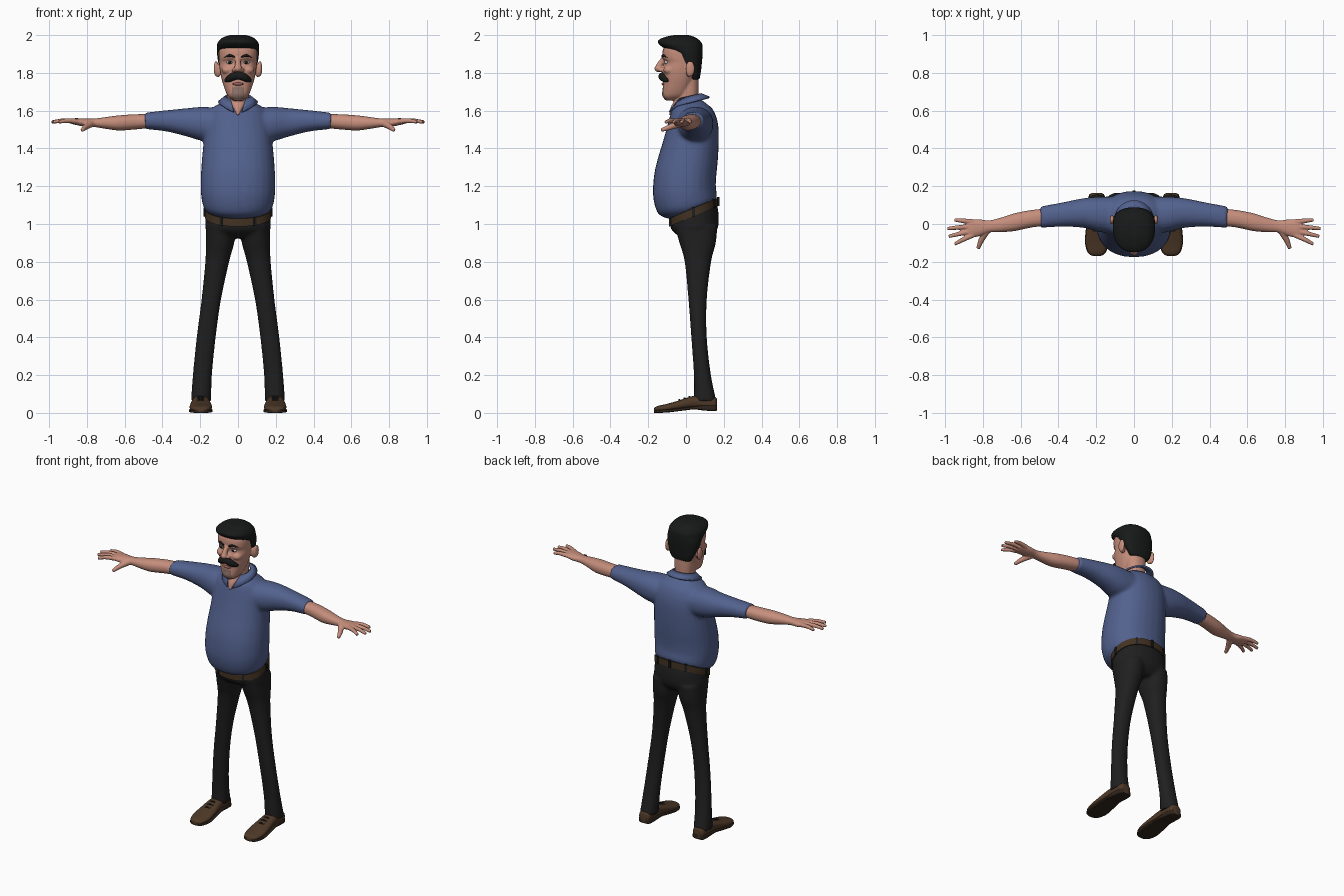
import bpy, bmesh, math
from mathutils import Vector, Matrix

if "Cube" in bpy.data.objects:
    bpy.data.objects.remove(bpy.data.objects["Cube"])


def material(name, r, g, b):
    m = bpy.data.materials.new(name)
    m.use_nodes = True
    m.diffuse_color = (r, g, b, 1)
    node = next(n for n in m.node_tree.nodes if n.type == 'BSDF_PRINCIPLED')
    node.inputs["Base Color"].default_value = (r, g, b, 1)
    node.inputs["Roughness"].default_value = 0.8
    return m


SKIN = material("skin", 0.56, 0.27, 0.2)
STUBBLE = material("stubble", 0.27, 0.17, 0.14)
LIP = material("lip", 0.33, 0.12, 0.1)
SHIRT = material("shirt blue", 0.085, 0.12, 0.27)
PANTS = material("trouser black", 0.014, 0.014, 0.015)
HAIR = material("hair black", 0.009, 0.01, 0.01)
SHOE = material("shoe brown", 0.075, 0.04, 0.02)
SOLE = material("sole brown", 0.03, 0.018, 0.011)
BELT = material("belt brown", 0.055, 0.032, 0.016)
WHITE = material("eye white", 0.6, 0.56, 0.52)


def spline(a, b, c, d, t):
    return b + 0.5 * t * (c - a + t * (2 * a - 5 * b + 4 * c - d + t * (3 * (b - c) + d - a)))


def loft(bm, rings, p=2.2, n=28, steps=4):
    """Skin smoothly through rings of (centre, half axis, half axis)."""
    rows, last = [], len(rings) - 1
    for i in range(last):
        near = [rings[max(0, min(last, i + k))] for k in (-1, 0, 1, 2)]
        for s in range(steps):
            rows.append([spline(*[r[k] for r in near], s / steps) for k in range(3)])
    rows.append(rings[-1])
    loops = []
    for c, u, v in rows:
        loop = []
        for j in range(n):
            a = math.tau * j / n
            x, y = [math.copysign(abs(w) ** (2 / p), w) for w in (math.cos(a), math.sin(a))]
            loop.append(bm.verts.new(c + u * x + v * y))
        loops.append(loop)
    for a, b in zip(loops, loops[1:]):
        for j in range(n):
            k = (j + 1) % n
            bm.faces.new((a[j], a[k], b[k], b[j]))
    bm.faces.new(loops[0][::-1])
    bm.faces.new(loops[-1])


def level(z, rx, front, back, slope=0, x=0):
    """Horizontal ring, tilted up toward the back by slope."""
    ry = (back - front) / 2
    return Vector((x, (front + back) / 2, z)), Vector((rx, 0, 0)), Vector((0, ry, slope * ry))


def across(x, y, z, ry, rz):
    return Vector((x, y, z)), Vector((0, ry, 0)), Vector((0, 0, rz))


def lengthwise(y, x, rx, low, high):
    return Vector((x, y, (low + high) / 2)), Vector((rx, 0, 0)), Vector((0, 0, (high - low) / 2))


def tube(bm, points, radii, n=12):
    pts = [Vector(q) for q in points]
    d = (pts[-1] - pts[0]).normalized()
    u = d.cross(Vector((0, 0, 1)) if abs(d.z) < 0.9 else Vector((1, 0, 0))).normalized()
    v = d.cross(u)
    loft(bm, [(q, u * r, v * r) for q, r in zip(pts, radii)], p=2, n=n)


def blob(bm, centre, size):
    bmesh.ops.create_uvsphere(bm, u_segments=24, v_segments=16, radius=1,
                              matrix=Matrix.Translation(centre) @ Matrix.Diagonal((*size, 1)))


def finish(bm, name, mats, voxel=0, smooth=0, rule=None):
    """Make the object, fusing its lofts into one skin when voxel is set."""
    bmesh.ops.recalc_face_normals(bm, faces=bm.faces)
    mesh = bpy.data.meshes.new(name)
    bm.to_mesh(mesh)
    bm.free()
    ob = bpy.data.objects.new(name, mesh)
    bpy.context.collection.objects.link(ob)
    if voxel:
        fuse = ob.modifiers.new("fuse", 'REMESH')
        fuse.mode, fuse.voxel_size = 'VOXEL', voxel
        soft = ob.modifiers.new("soften", 'SMOOTH')
        soft.factor, soft.iterations = 0.5, smooth
        graph = bpy.context.evaluated_depsgraph_get()
        ob.data = bpy.data.meshes.new_from_object(ob.evaluated_get(graph))
        ob.modifiers.clear()
    ob.data.materials.clear()
    for m in mats:
        ob.data.materials.append(m)
    for f in ob.data.polygons:
        f.use_smooth = True
        f.material_index = rule(f.center) if rule else 0
    ob.data.set_sharp_from_angle(angle=math.radians(50))
    return ob


# Shirt: tilted hem, round belly, sleeves
bm = bmesh.new()
loft(bm, [level(*r) for r in (
    (1.08, .172, -.09, .162, .42), (1.105, .187, -.148, .164, .32), (1.17, .197, -.174, .158, .15),
    (1.25, .197, -.17, .16), (1.33, .192, -.154, .168), (1.42, .184, -.127, .173),
    (1.5, .178, -.104, .173), (1.56, .168, -.088, .163), (1.61, .14, -.073, .14),
    (1.64, .095, -.05, .105), (1.66, .066, -.035, .08))])
for s in (-1, 1):
    loft(bm, [across(s * x, *r) for x, *r in (
        (.1, .045, 1.525, .1, .09), (.19, .052, 1.53, .092, .09), (.27, .058, 1.538, .078, .075),
        (.38, .05, 1.546, .064, .056), (.495, .036, 1.546, .057, .043))])
finish(bm, "shirt", [SHIRT], .01, 6)

# Collar: open strip folded around the neck
bm = bmesh.new()
rows, count = [], 32
for gap, rx, ry, z, dz, dip in ((.65, .066, .062, 1.674, .014, 0), (.2, .102, .107, 1.642, .028, .022)):
    row = []
    for i in range(count + 1):
        t = 2 * i / count - 1
        a = t * (math.pi - gap)
        drop = dip * max(0, abs(t) * 4 - 3)
        row.append(bm.verts.new((rx * math.sin(a), .017 + ry * math.cos(a), z + dz * math.cos(a) - drop)))
    rows.append(row)
for i in range(count):
    bm.faces.new((rows[0][i], rows[0][i + 1], rows[1][i + 1], rows[1][i]))
collar = finish(bm, "collar", [SHIRT])
thick = collar.modifiers.new("thickness", 'SOLIDIFY')
thick.thickness, thick.offset = .01, 0

# Trousers: hips and two legs fused
bm = bmesh.new()
loft(bm, [level(*r) for r in (
    (1.08, .168, -.08, .158, .42), (1.02, .173, -.082, .172, .3),
    (.965, .168, -.062, .168, .1), (.925, .11, -.02, .13))])
for s in (-1, 1):
    loft(bm, [level(z, (xo - xi) / 2, f, b, 0, s * (xi + xo) / 2) for z, xi, xo, f, b in (
        (.99, .01, .168, -.06, .166), (.9, .02, .17, -.035, .158), (.8, .047, .173, -.007, .133),
        (.6, .09, .193, .013, .11), (.4, .118, .219, .028, .11),
        (.2, .138, .239, .042, .132), (.062, .142, .249, .042, .161))])
finish(bm, "trousers", [PANTS], .009, 5)

# Belt with loops
bm = bmesh.new()
loft(bm, [level(z, .177, -.09, .169, .43) for z in (1.042, 1.084)], n=40, steps=1)
finish(bm, "belt", [BELT])
bm = bmesh.new()
for a in (-150, -90, -35, 0, 35, 90, 150):
    a = math.radians(a)
    x, y = .176 * math.sin(a), .04 + .131 * math.cos(a)
    spot = Matrix.Translation((x, y, 1.063 + .43 * (y - .04))) @ Matrix.Rotation(-a, 4, 'Z')
    bmesh.ops.create_cube(bm, size=1, matrix=spot @ Matrix.Diagonal((.014, .012, .048, 1)))
finish(bm, "belt_loops", [PANTS])

# Shoes, soles, laces
for s, side in ((-1, "right"), (1, "left")):
    outline = ((-.169, .018, .024, 0), (-.152, .044, .036, 0), (-.1, .059, .048, .002),
               (-.03, .055, .068, .01), (.04, .046, .09, .018), (.1, .043, .09, .012),
               (.15, .039, .085, .01), (.163, .025, .075, .012))
    bm = bmesh.new()
    loft(bm, [lengthwise(y, s * .197, w, low + .006, top) for y, w, top, low in outline], p=2.5)
    finish(bm, side + "_shoe", [SHOE])
    bm = bmesh.new()
    loft(bm, [lengthwise(y, s * .197, w + .003, low, low + (.03 if y > .05 else .016))
              for y, w, top, low in outline], p=5)
    finish(bm, side + "_sole", [SOLE])
    bm = bmesh.new()
    for y, z in ((-.035, .067), (-.008, .076), (.018, .084)):
        tube(bm, [(s * .197 - .026, y, z - .008), (s * .197, y, z + .002), (s * .197 + .026, y, z - .008)],
             [.005] * 3, 8)
    finish(bm, side + "_laces", [PANTS])

# Bare forearms, palms and fingers
for s, side in ((-1, "right"), (1, "left")):
    bm = bmesh.new()
    loft(bm, [across(s * x, *r) for x, *r in (
        (.46, .036, 1.545, .046, .036), (.54, .028, 1.541, .046, .04), (.63, .01, 1.535, .047, .04),
        (.7, -.004, 1.535, .039, .031), (.765, -.013, 1.536, .032, .022),
        (.82, -.02, 1.538, .045, .021), (.865, -.024, 1.543, .047, .017), (.885, -.026, 1.543, .038, .011))])
    for base, tx, ty in ((.012, .95, .022), (-.012, .987, -.024), (-.036, .98, -.066), (-.058, .948, -.107)):
        mid = ((.86 + tx) / 2, (base + ty) / 2)
        tube(bm, [(s * .85, base, 1.543), (s * mid[0], mid[1], 1.547), (s * tx, ty, 1.54)], [.014, .0125, .009])
    tube(bm, [(s * .775, -.03, 1.532), (s * .805, -.08, 1.515), (s * .825, -.13, 1.497)], [.02, .016, .01])
    finish(bm, side + "_arm", [SKIN], .0045, 3)

# Head, neck, nose, ears
bm = bmesh.new()
loft(bm, [level(*r) for r in (
    (1.654, .025, -.108, -.05), (1.675, .051, -.124, .0), (1.7, .065, -.125, .02),
    (1.74, .079, -.122, .04), (1.78, .09, -.122, .055), (1.82, .097, -.122, .066),
    (1.855, .1, -.113, .072), (1.885, .102, -.125, .075), (1.93, .1, -.12, .075),
    (1.97, .07, -.09, .05), (1.985, .03, -.05, .02))], p=2.3)
loft(bm, [level(*r) for r in (
    (1.575, .006, -.092, -.05), (1.62, .034, -.08, .0), (1.655, .054, -.06, .06),
    (1.69, .06, -.04, .067), (1.78, .064, -.04, .067))])
tube(bm, [(0, -.11, 1.885), (0, -.132, 1.855), (0, -.146, 1.825)], [.013, .015, .019])
blob(bm, (0, -.145, 1.823), (.021, .022, .019))
blob(bm, (0, -.108, 1.69), (.03, .02, .024))
for s in (-1, 1):
    blob(bm, (s * .02, -.132, 1.816), (.014, .016, .012))
    blob(bm, (s * .055, -.088, 1.815), (.032, .032, .024))
    tube(bm, [(s * .015, -.116, 1.882), (s * .045, -.111, 1.884), (s * .075, -.088, 1.874)], [.011, .012, .009])
    blob(bm, (s * .116, .022, 1.822), (.012, .025, .042))
    blob(bm, (s * .104, .016, 1.812), (.016, .016, .035))
finish(bm, "head", [SKIN, STUBBLE], .005, 4,
       lambda c: int(c.y < -.088 and 1.66 < c.z < 1.725 and abs(c.x) < .034))

# Hair cap with raised fringe
bm = bmesh.new()
loft(bm, [level(*r) for r in (
    (1.765, .066, .02, .071), (1.8, .085, .01, .078), (1.85, .104, -.035, .084),
    (1.9, .111, -.065, .088), (1.932, .112, -.118, .088), (1.952, .111, -.143, .086),
    (1.97, .101, -.149, .074), (1.988, .08, -.118, .05), (2, .045, -.065, .015))], p=2.3)
finish(bm, "hair", [HAIR], .006, 3)

# Eyebrows and moustache
bm = bmesh.new()
for s in (-1, 1):
    tube(bm, [(s * .018, -.126, 1.885), (s * .045, -.121, 1.892), (s * .076, -.094, 1.88)], [.005, .007, .003])
finish(bm, "eyebrows", [HAIR])
bm = bmesh.new()
for s in (-1, 1):
    tube(bm, [(-s * .006, -.128, 1.785), (s * .022, -.126, 1.782), (s * .046, -.116, 1.77), (s * .07, -.097, 1.758)],
         [.017, .021, .019, .008], 16)
finish(bm, "moustache", [HAIR], .004, 3)

# Lower lip and eyes
bm = bmesh.new()
blob(bm, (0, -.118, 1.741), (.03, .011, .008))
finish(bm, "lower_lip", [LIP])
for s, side in ((-1, "right"), (1, "left")):
    bm = bmesh.new()
    blob(bm, (s * .043, -.1, 1.856), (.018, .016, .011))
    finish(bm, side + "_eye", [WHITE, HAIR],
           rule=lambda c: int(c.y < -.1 and math.hypot(c.x - s * .043, c.z - 1.856) < .0085))
